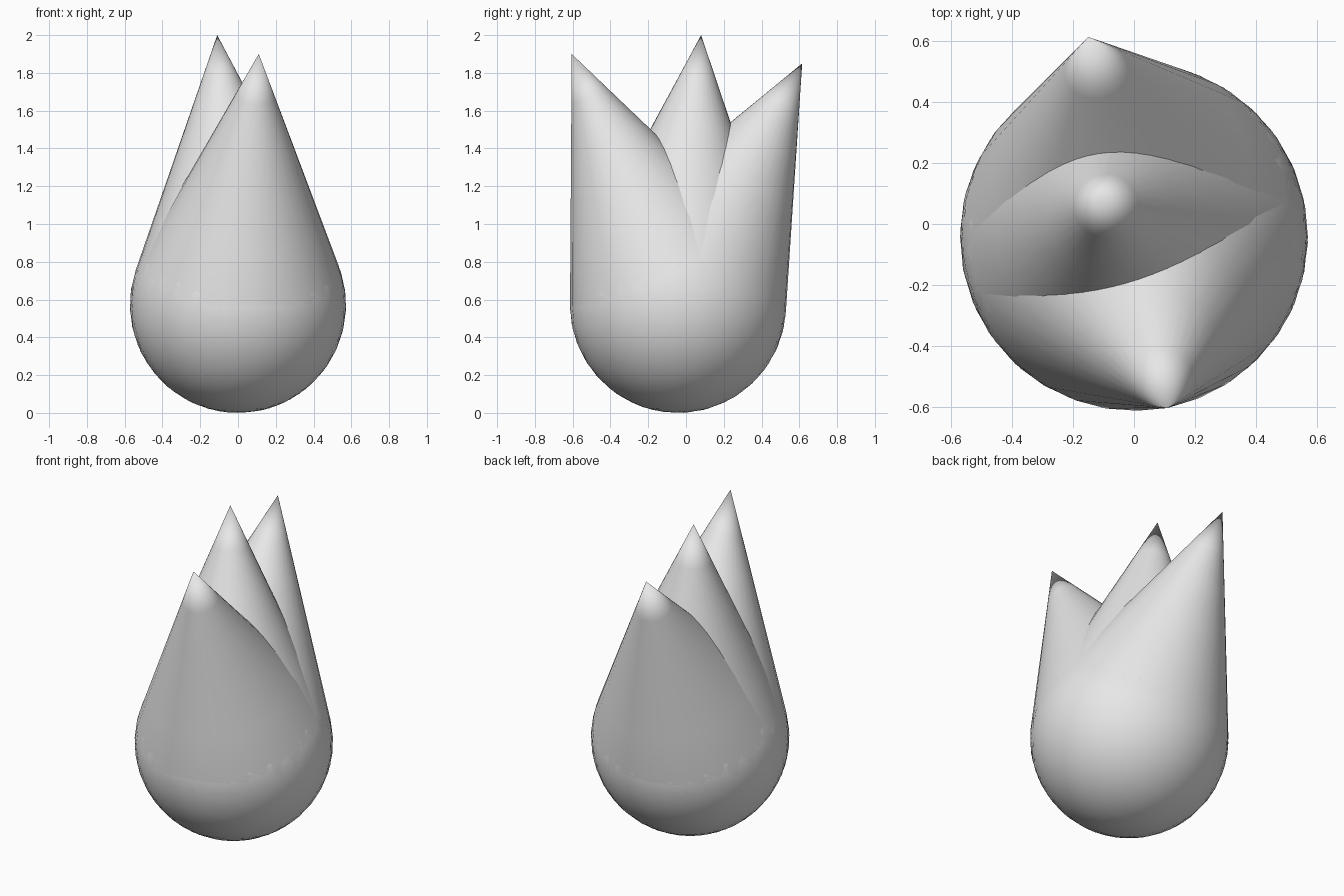
import bpy, bmesh, math
from mathutils import Vector, Matrix

if "Cube" in bpy.data.objects:
    bpy.data.objects.remove(bpy.data.objects["Cube"])

R = 0.572                          # radius of the shared round base
CENTRE = Vector((0, -0.042, R))    # centre of the shared round base
SEGS = 32

mat = bpy.data.materials.new("light_grey")
mat.diffuse_color = (0.8, 0.8, 0.8, 1)
mat.use_nodes = True
mat.node_tree.nodes["Principled BSDF"].inputs["Base Color"].default_value = mat.diffuse_color


def drop(name, tip):
    """Teardrop: a ball whose top runs tangentially into a cone ending at tip."""
    axis = Vector(tip) - CENTRE
    length = axis.length
    lat = math.asin(R / length)    # latitude where the cone leaves the ball
    r0, z0 = R * math.cos(lat), R * math.sin(lat)
    profile = []
    steps = 11
    for i in range(1, steps + 1):
        a = -math.pi / 2 + (lat + math.pi / 2) * i / steps
        profile.append((R * math.cos(a), R * math.sin(a)))
    for t in (0.2, 0.4, 0.6, 0.8):
        profile.append((r0 * (1 - t), z0 + (length - z0) * t))

    bm = bmesh.new()
    bottom = bm.verts.new((0, 0, -R))
    top = bm.verts.new((0, 0, length))
    rings = []
    for r, z in profile:
        rings.append([bm.verts.new((r * math.cos(2 * math.pi * k / SEGS),
                                    r * math.sin(2 * math.pi * k / SEGS), z))
                      for k in range(SEGS)])
    for k in range(SEGS):
        n = (k + 1) % SEGS
        bm.faces.new((bottom, rings[0][n], rings[0][k]))
        bm.faces.new((top, rings[-1][k], rings[-1][n]))
        for a, b in zip(rings, rings[1:]):
            bm.faces.new((a[k], a[n], b[n], b[k]))
    rot = Vector((0, 0, 1)).rotation_difference(axis).to_matrix().to_4x4()
    bm.transform(Matrix.Translation(CENTRE) @ rot)
    for f in bm.faces:
        f.smooth = True
    me = bpy.data.meshes.new(name)
    bm.to_mesh(me)
    bm.free()
    me.materials.append(mat)
    ob = bpy.data.objects.new(name, me)
    bpy.context.collection.objects.link(ob)


# three pointed drops fanned out around one base
drop("front_petal", (0.11, -0.605, 1.90))
drop("middle_petal", (-0.11, 0.08, 2.0))
drop("back_petal", (-0.15, 0.615, 1.85))
